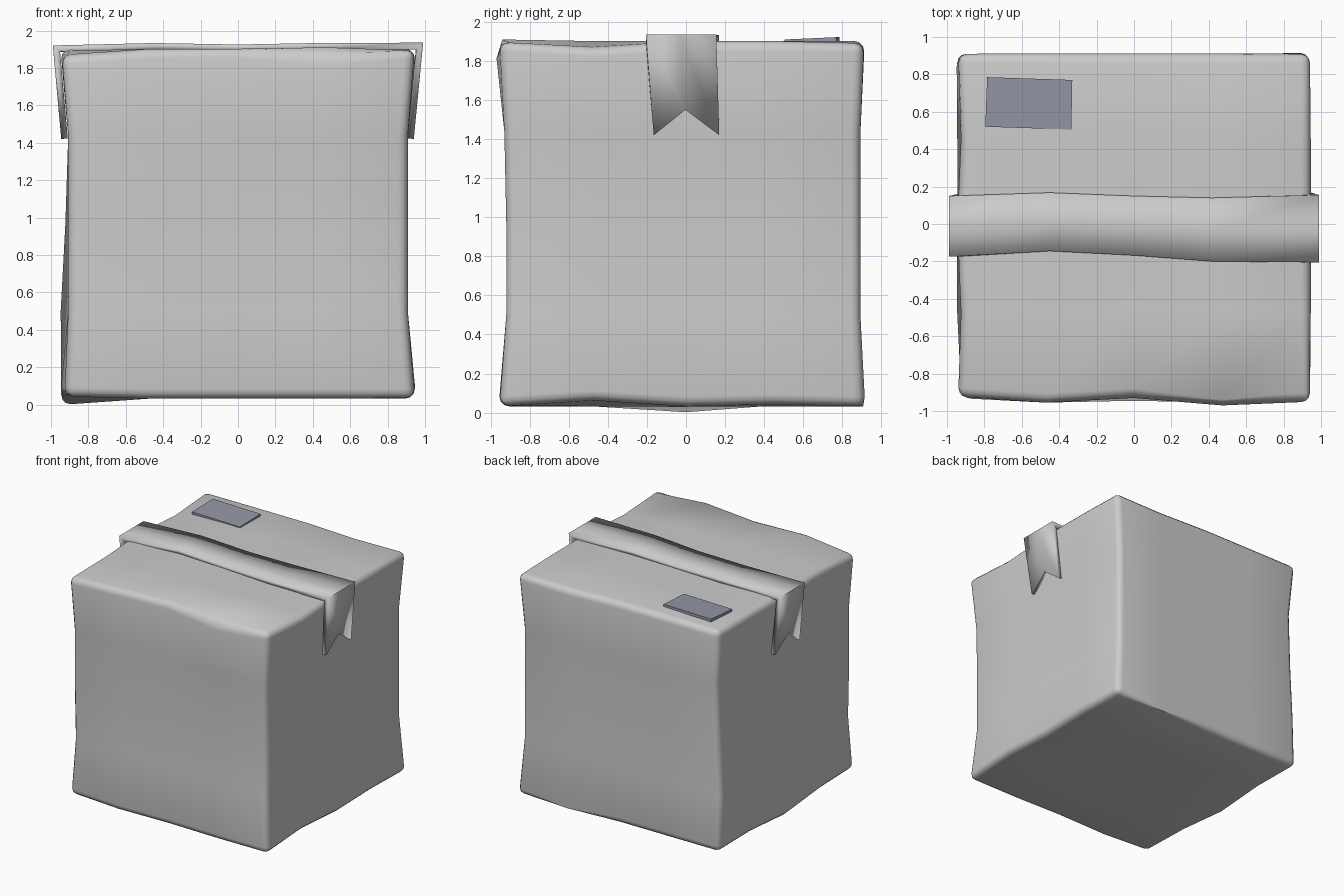
import bpy, bmesh, math

if "Cube" in bpy.data.objects:
    bpy.data.objects.remove(bpy.data.objects["Cube"])


def add_object(name, bm):
    mesh = bpy.data.meshes.new(name)
    bmesh.ops.recalc_face_normals(bm, faces=bm.faces)
    bm.to_mesh(mesh)
    bm.free()
    obj = bpy.data.objects.new(name, mesh)
    bpy.context.collection.objects.link(obj)
    bpy.context.view_layer.objects.active = obj
    bpy.ops.object.select_all(action='DESELECT')
    obj.select_set(True)
    return obj


# Box: a gridded cube flared at top and bottom, with dents along its edges
bm = bmesh.new()
bmesh.ops.create_cube(bm, size=4)
bmesh.ops.subdivide_edges(bm, edges=bm.edges[:], cuts=3, use_grid_fill=True)
corner_edges = [e for e in bm.edges if e.calc_face_angle(0) > 1]

# grid position -> small offset
dents = {
    (-2, -2, 2): (0, .03, -.035), (1, -2, 2): (0, 0, -.04),
    (0, -2, 2): (0, .025, 0), (-1, -2, 2): (0, 0, 0),
    (2, -1, 2): (0, 0, -.03), (2, 2, 2): (0, 0, -.01),
    (-2, -1, 2): (.02, 0, -.01), (-2, 1, 2): (.02, 0, -.015),
    (1, 2, 2): (0, 0, -.015),
    (-2, -2, -2): (.02, .02, .01), (0, -2, -2): (0, .01, 0),
    (2, -1, -2): (0, 0, .03), (-2, -1, -2): (0, 0, .015),
    (-2, 0, -2): (0, 0, -.03), (2, 1, -2): (0, 0, .01),
    (-2, 1, -2): (0, 0, .005), (1, 2, -2): (0, .045, 0),
    (-2, 2, -1): (-.04, 0, 0), (-2, 2, 0): (-.015, 0, 0),
    (-2, -2, -1): (0, .015, 0), (2, -2, 1): (0, -.01, 0),
}
for v in bm.verts:
    i, j, k = (round(c) for c in v.co)
    flare = abs(k) == 2
    sx = .945 if flare else .908
    front = .955 if flare else .92
    back = .912 if flare else .893
    d = dents.get((i, j, k), (0, 0, 0))
    v.co = (i / 2 * sx + d[0],
            j / 2 * (back if j > 0 else front) + d[1],
            .967 + k / 2 * .935 + d[2])
bmesh.ops.bevel(bm, geom=corner_edges, offset=.05, segments=3, profile=.5,
                affect='EDGES')
box = add_object("cardboard_box", bm)
bpy.ops.object.shade_smooth_by_angle(angle=math.radians(50))

# Tape: a strip over the top with swallow-tail ends (x, z, y low, y high, z mid)
rows = [
    (-.945, 1.42, -.17, .16, 1.55), (-.99, 1.92, -.175, .15, 1.92),
    (-.45, 1.933, -.145, .168, 1.933), (0, 1.925, -.168, .15, 1.925),
    (.42, 1.933, -.2, .14, 1.933), (.99, 1.935, -.205, .155, 1.935),
    (.94, 1.42, -.165, .17, 1.55),
]
bm = bmesh.new()
strip = []
for x, z, y0, y1, zm in rows:
    xm = x if zm == z else math.copysign(abs(x) + .012, x)
    strip.append([bm.verts.new(p) for p in
                  ((x, y0, z), (xm, (y0 + y1) / 2 - .005, zm), (x, y1, z))])
for a, b in zip(strip, strip[1:]):
    for n in range(2):
        bm.faces.new((a[n], b[n], b[n + 1], a[n + 1]))
bm.normal_update()
up = next(f for f in bm.faces if abs(f.normal.z) > .9).normal.z > 0
tape = add_object("packing_tape", bm)
top = max(tape.data.polygons, key=lambda p: abs(p.normal.z))
solid = tape.modifiers.new("thickness", 'SOLIDIFY')
solid.thickness = .035
solid.offset = -1 if top.normal.z > 0 else 1
solid.use_even_offset = True
bpy.ops.object.shade_smooth_by_angle(angle=math.radians(30))

# Label: thin tilted slab on the top
bm = bmesh.new()
outline = [(-.795, .52, 1.91), (-.335, .505, 1.91),
           (-.33, .77, 1.922), (-.785, .785, 1.922)]
face = bm.faces.new([bm.verts.new(p) for p in outline])
ext = bmesh.ops.extrude_face_region(bm, geom=[face])
for v in ext['geom']:
    if isinstance(v, bmesh.types.BMVert):
        v.co.z -= .025
if face.is_valid and len(bm.faces) < 6:
    bm.faces.new([bm.verts[n] for n in range(4)])
label = add_object("address_label", bm)
mat = bpy.data.materials.new("slate")
mat.diffuse_color = (.3, .31, .38, 1)
mat.use_nodes = True
mat.node_tree.nodes["Principled BSDF"].inputs["Base Color"].default_value = mat.diffuse_color
label.data.materials.append(mat)
